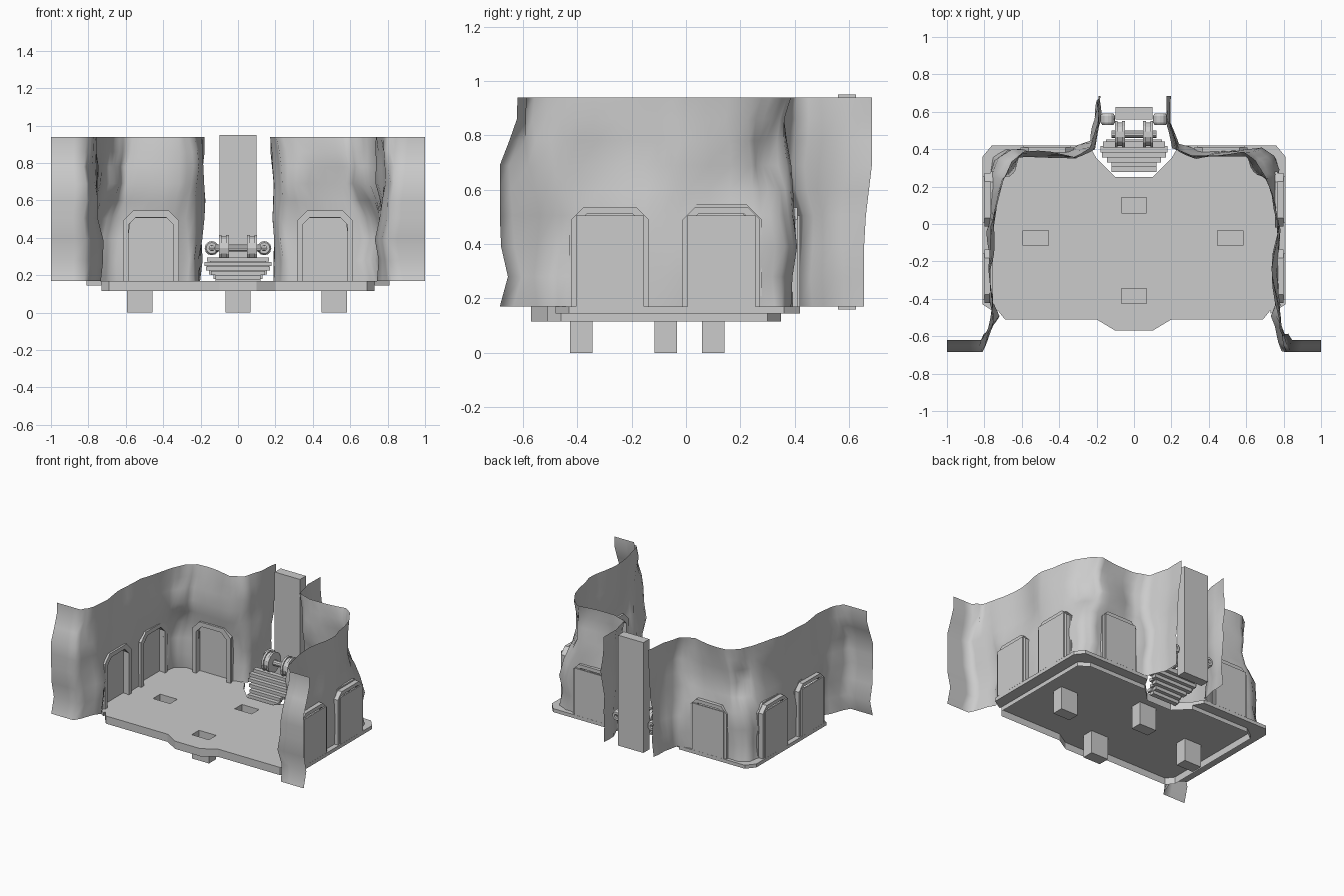
import bpy, bmesh, math
from mathutils import Vector, noise

if "Cube" in bpy.data.objects:
    bpy.data.objects.remove(bpy.data.objects["Cube"])


def finish(name, bm, smooth=False):
    me = bpy.data.meshes.new(name)
    bmesh.ops.recalc_face_normals(bm, faces=bm.faces)
    for f in bm.faces:
        f.smooth = smooth
    bm.to_mesh(me)
    ob = bpy.data.objects.new(name, me)
    bpy.context.collection.objects.link(ob)
    return ob


def prism(name, pts, w0, w1, place=lambda u, v, w: (u, v, w), top=True, bottom=True):
    bm = bmesh.new()
    a = [bm.verts.new(place(u, v, w0)) for u, v in pts]
    b = [bm.verts.new(place(u, v, w1)) for u, v in pts]
    n = len(pts)
    for i in range(n):
        bm.faces.new((a[i], a[(i + 1) % n], b[(i + 1) % n], b[i]))
    if bottom:
        bm.faces.new(a[::-1])
    if top:
        bm.faces.new(b)
    return finish(name, bm)


def rect(x, y, w, h):
    return [(x - w / 2, y - h / 2), (x + w / 2, y - h / 2), (x + w / 2, y + h / 2), (x - w / 2, y + h / 2)]


def box(name, x, y, z, w, d, h):
    return prism(name, rect(x, y, w, d), z - h / 2, z + h / 2)


def lathe(name, center, axis, profile, n=12):
    # closed profile of (radius, offset along axis)
    bm = bmesh.new()
    rings = []
    for i in range(n):
        c, s = math.cos(2 * math.pi * i / n), math.sin(2 * math.pi * i / n)
        ring = []
        for r, h in profile:
            v = (h, r * c, r * s) if axis == 'x' else (r * c, h, r * s)
            ring.append(bm.verts.new(Vector(center) + Vector(v)))
        rings.append(ring)
    m = len(profile)
    for i in range(n):
        p, q = rings[i], rings[(i + 1) % n]
        for j in range(m):
            bm.faces.new((p[j], p[(j + 1) % m], q[(j + 1) % m], q[j]))
    return finish(name, bm)


# thin floor with a skirt below and four sockets
half = [(0.1, -0.57), (0.2, -0.51), (0.69, -0.51), (0.73, -0.46), (0.73, 0.30),
        (0.66, 0.35), (0.2, 0.35), (0.1, 0.25)]
outline = half + [(-x, y) for x, y in reversed(half)]
floor = prism("floor", outline, 0.164, 0.17)
prism("floor_skirt", outline, 0.115, 0.165, top=False, bottom=False)
for i, (x, y) in enumerate([(0, 0.1), (0, -0.385), (-0.525, -0.075), (0.515, -0.075)]):
    cut = box("socket_cutter", x, y, 0.15, 0.136, 0.082, 0.2)
    cut.hide_render = True
    cut.hide_viewport = True
    mod = floor.modifiers.new("socket", 'BOOLEAN')
    mod.operation, mod.solver, mod.object = 'DIFFERENCE', 'EXACT', cut
    prism("leg_socket", rect(x, y, 0.136, 0.082), 0, 0.17, top=False)

# wall path: bottom x, y, top x, y, and whether a doorway follows
PATH = [(1.0, -0.65, 1.0, -0.65, 0), (0.81, -0.65, 0.83, -0.65, 0), (0.735, -0.50, 0.78, -0.55, 0),
        (0.775, -0.405, 0.76, -0.40, 1), (0.775, -0.155, 0.75, -0.15, 0),
        (0.775, 0.005, 0.765, 0.0, 1), (0.775, 0.255, 0.70, 0.25, 0),
        (0.745, 0.35, 0.66, 0.34, 0), (0.68, 0.395, 0.60, 0.385, 0),
        (0.59, 0.395, 0.52, 0.38, 1), (0.34, 0.395, 0.33, 0.365, 0),
        (0.235, 0.42, 0.22, 0.41, 0), (0.195, 0.54, 0.18, 0.54, 0), (0.195, 0.655, 0.185, 0.685, 0)]
ROWS = [0.17, 0.28, 0.39, 0.505, 0.6, 0.69, 0.78, 0.86, 0.94]
FLAP = [-0.035, -0.005, -0.03, -0.035, -0.035, -0.035, 0.0, 0.028, 0.03]  # front flap waves


def wall(name, s):
    bm = bmesh.new()
    cols = []
    for i in range(len(PATH) - 1):
        p, q = PATH[i], PATH[i + 1]
        for k in range(3):
            f = k / 3
            cols.append(([a + (b - a) * f for a, b in zip(p[:4], q[:4])], p[4],
                         p[4] or (k == 0 and i > 0 and PATH[i - 1][4])))
    cols.append((PATH[-1][:4], 0, False))
    grid = []
    for ci, (c, _, near) in enumerate(cols):
        col = []
        for j, z in enumerate(ROWS):
            t = min(1, max(0, (z - 0.45) / 0.25))
            x, y = c[0] + (c[2] - c[0]) * t, c[1] + (c[3] - c[1]) * t
            amp = 0.035 * (t if near else 1)
            n = noise.noise_vector(Vector((x * 4 * s, y * 4, z * 5 + 5)))
            dx = 0 if ci == 0 else n.x * amp
            dy = n.y * amp
            if ci < 5:
                dy = FLAP[j]
            elif ci == len(cols) - 1:
                dy = 0
            # dent in the back corner
            dent = math.exp(-((z - 0.71) / 0.08) ** 2 - ((x - 0.66) / 0.06) ** 2 - ((y - 0.34) / 0.07) ** 2)
            dx -= 0.03 * dent
            dy -= 0.06 * dent
            col.append(bm.verts.new((s * min(1, x + dx), y + dy, z)))
        grid.append(col)
    for i in range(len(cols) - 1):
        for j in range(len(ROWS) - 1):
            if cols[i][1] and j < 3:
                continue
            bm.faces.new((grid[i][j], grid[i + 1][j], grid[i + 1][j + 1], grid[i][j + 1]))
    finish(name, bm, True)


def arch(w, top, ch):
    return [(-w, 0.17), (-w, top - ch), (-w + ch, top), (w - ch, top), (w, top - ch), (w, 0.17)]


def door(name, place):
    # place maps (across, height, outward depth) to the world
    prism(name + "_panel", rect(0, 0.338, 0.25, 0.335), 0.035, 0.045, place)
    prism(name + "_outer_frame", arch(0.143, 0.535, 0.045) + arch(0.125, 0.51, 0.04)[::-1], -0.005, 0.035, place)
    prism(name + "_inner_frame", arch(0.15, 0.545, 0.055) + arch(0.12, 0.515, 0.045)[::-1], -0.012, 0.002, place)


LEDGE = [(0.81, -0.43), (0.81, 0.36), (0.76, 0.42), (0.24, 0.42), (0.2, 0.35),
         (0.66, 0.35), (0.73, 0.3), (0.73, -0.48)]
for side, s in (("right", 1), ("left", -1)):
    wall(side + "_rock_wall", s)
    prism(side + "_ledge", [(s * x, y) for x, y in LEDGE], 0.145, 0.17)
    for k, yc in (("front", -0.28), ("rear", 0.13)):
        door(f"{side}_{k}_door", lambda u, v, w: (s * (0.765 + w), yc + u, v))
    door(side + "_back_door", lambda u, v, w: (s * 0.465 + u, 0.375 + w, v))
    # machine wheel with raised rims, and a ring-shaped knob
    lathe(side + "_wheel", (s * 0.075, 0.48, 0.345), 'x',
          [(0.015, -0.027), (0.072, -0.027), (0.072, -0.012), (0.064, -0.012),
           (0.064, 0.012), (0.072, 0.012), (0.072, 0.027), (0.015, 0.027)], 14)
    lathe(side + "_knob", (s * 0.14, 0.56, 0.345), 'y',
          [(0.014, -0.03), (0.03, -0.03), (0.038, -0.018), (0.038, 0.018), (0.03, 0.03), (0.014, 0.03)])
    lathe(side + "_knob_pin", (s * 0.14, 0.56, 0.345), 'x',
          [(0.0, -0.03), (0.015, -0.03), (0.015, 0.035), (0.0, 0.035)], 8)

# back pillar and stepped slats of the machine
box("back_pillar", 0, 0.592, 0.555, 0.2, 0.067, 0.79)
for i, w in enumerate([0.24, 0.24, 0.29, 0.34, 0.36, 0.33]):
    box(f"slat_{i}", 0, 0.295 + i * 0.026, 0.165 + i * 0.024, w, 0.034, 0.022)
    box(f"slat_core_{i}", 0, 0.305 + i * 0.026, 0.15 + i * 0.024, w - 0.03, 0.034, 0.034)
lathe("axle", (0, 0.48, 0.345), 'x', [(0, -0.12), (0.02, -0.12), (0.02, 0.12), (0, 0.12)], 10)
